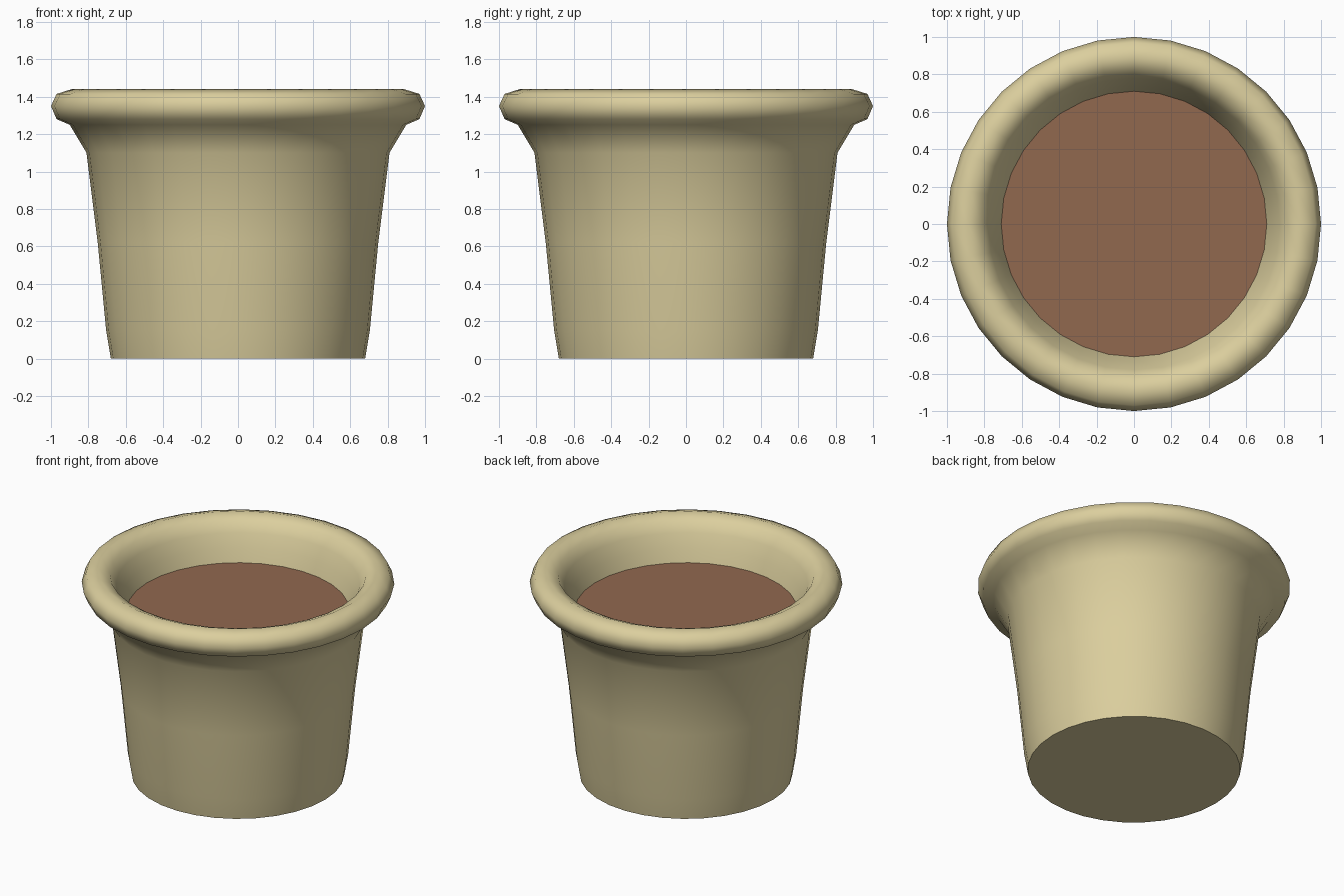
import bpy, bmesh, math

if "Cube" in bpy.data.objects:
    bpy.data.objects.remove(bpy.data.objects["Cube"])

SEGMENTS = 32


def material(name, color):
    m = bpy.data.materials.new(name)
    m.diffuse_color = (*color, 1)
    m.use_nodes = True
    m.node_tree.nodes["Principled BSDF"].inputs["Base Color"].default_value = m.diffuse_color
    return m


def lathe(name, profile, mat, cap_start=False):
    """Revolve (radius, height) points around z."""
    bm = bmesh.new()
    rings = []
    for r, z in profile:
        rings.append([bm.verts.new((r * math.cos(2 * math.pi * i / SEGMENTS),
                                    r * math.sin(2 * math.pi * i / SEGMENTS), z))
                      for i in range(SEGMENTS)])
    for a, b in zip(rings, rings[1:]):
        for i in range(SEGMENTS):
            j = (i + 1) % SEGMENTS
            bm.faces.new((a[i], a[j], b[j], b[i]))
    if cap_start:
        bm.faces.new(rings[0][::-1])
    mesh = bpy.data.meshes.new(name)
    bm.to_mesh(mesh)
    bm.free()
    obj = bpy.data.objects.new(name, mesh)
    bpy.context.collection.objects.link(obj)
    mesh.materials.append(mat)
    bpy.ops.object.select_all(action='DESELECT')
    obj.select_set(True)
    bpy.context.view_layer.objects.active = obj
    bpy.ops.object.shade_smooth_by_angle(angle=math.radians(50))
    return obj


# Pot: closed base, tapered wall, flared neck, rolled rim, inner lip
lathe("pot", [(0.68, 0), (0.705, 0.15), (0.75, 0.62), (0.81, 1.10),
              (0.90, 1.25), (0.97, 1.28), (1.0, 1.35), (0.97, 1.415),
              (0.89, 1.44), (0.82, 1.41), (0.78, 1.34), (0.74, 1.25),
              (0.71, 1.16)],
      material("clay", (0.71, 0.62, 0.34)), cap_start=True)

# Soil: flat disc inside the lip
bpy.ops.mesh.primitive_circle_add(vertices=SEGMENTS, radius=0.71,
                                  fill_type='NGON', location=(0, 0, 1.16))
soil = bpy.context.object
soil.name = "soil"
soil.data.materials.append(material("earth", (0.285, 0.14, 0.078)))
